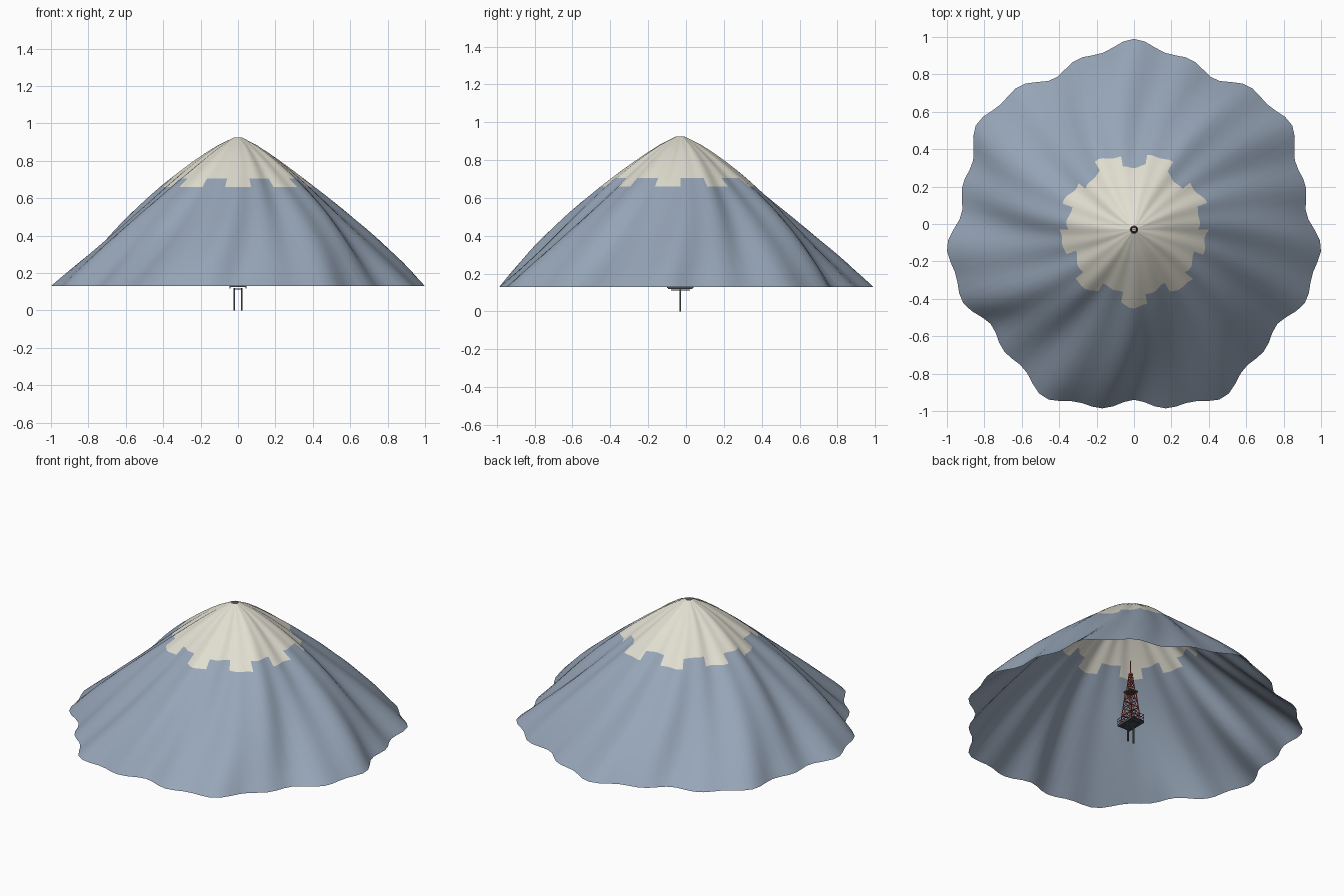
import bpy, bmesh, math
from mathutils import Vector, Matrix

if "Cube" in bpy.data.objects:
    bpy.data.objects.remove(bpy.data.objects["Cube"])

CY = -0.03              # the peak and the tower share this axis


def material(name, rgb):
    m = bpy.data.materials.new(name)
    m.use_nodes = True
    m.diffuse_color = (*rgb, 1)
    m.node_tree.nodes["Principled BSDF"].inputs["Base Color"].default_value = (*rgb, 1)
    return m


ROCK = material("blue_grey_rock", (0.31, 0.38, 0.48))
SNOW = material("warm_snow", (0.75, 0.73, 0.63))
RED = material("tower_red", (0.36, 0.06, 0.04))
WHITE = material("tower_white", (0.6, 0.6, 0.58))
STEEL = material("dark_steel", (0.06, 0.075, 0.09))


def finish(bm, name, mats):
    me = bpy.data.meshes.new(name)
    bm.to_mesh(me)
    bm.free()
    for m in mats:
        me.materials.append(m)
    ob = bpy.data.objects.new(name, me)
    bpy.context.collection.objects.link(ob)
    return ob


def add_beam(bm, a, b, r, sides=6):
    a, b = Vector(a), Vector(b)
    d = b - a
    rot = d.to_track_quat('Z', 'Y').to_matrix().to_4x4()
    bmesh.ops.create_cone(bm, cap_ends=True, segments=sides, radius1=r, radius2=r,
                          depth=d.length, matrix=Matrix.Translation((a + b) / 2) @ rot)


def add_box(bm, centre, size):
    bmesh.ops.create_cube(bm, size=1, matrix=Matrix.Translation(centre)
                          @ Matrix.Diagonal((*size, 1)))


# Mountain: an open shell with two sets of twisting ridges
SEGS, ROWS = 108, 18
BASE_Z, TOP_Z = 0.13, 0.925
bm = bmesh.new()
rings = []
for i in range(ROWS + 1):
    t = i / ROWS
    radius = 0.02 + 0.945 * (1 - t) ** 0.83
    ring = []
    for j in range(SEGS):
        a = math.tau * j / SEGS
        r = radius * (1 - 0.038 * math.sin(7 * a - 5 * t) - 0.019 * math.sin(19 * a - 4 * t))
        ring.append(bm.verts.new((r * math.cos(a), CY + r * math.sin(a),
                                  BASE_Z + (TOP_Z - BASE_Z) * t)))
    rings.append(ring)
for i in range(ROWS):
    for j in range(SEGS):
        k = (j + 1) % SEGS
        f = bm.faces.new((rings[i][j], rings[i][k], rings[i + 1][k], rings[i + 1][j]))
        f.smooth = True
        # Snow cap with nine square teeth along its lower edge
        angle = math.tau * (j + 0.5) / SEGS + math.pi / 2
        tooth = i == 12 and math.cos(9 * angle) > -0.2
        f.material_index = 1 if i > 12 or tooth else 0
finish(bm, "mountain_shell", [ROCK, SNOW])

# Two support legs with a cross bar
bm = bmesh.new()
for s in (-1, 1):
    add_box(bm, (s * 0.02, CY, 0.06), (0.008, 0.008, 0.12))
add_box(bm, (0, CY, 0.114), (0.05, 0.1, 0.005))
finish(bm, "support_legs", [STEEL])

# Main deck with side rails
bm = bmesh.new()
add_box(bm, (0, CY, 0.127), (0.08, 0.14, 0.006))
for s in (-1, 1):
    add_box(bm, (s * 0.043, CY, 0.125), (0.005, 0.13, 0.014))
finish(bm, "main_deck", [STEEL])


# Tapering lattice tower
def corners(z, half):
    return [Vector((x * half, CY + y * half, z))
            for x, y in ((1, 1), (-1, 1), (-1, -1), (1, -1))]


def lattice(name, z0, z1, h0, h1, bays, r):
    bm = bmesh.new()
    for b in range(bays):
        lo, hi = [corners(z0 + (z1 - z0) * u, h0 + (h1 - h0) * u)
                  for u in (b / bays, (b + 1) / bays)]
        for c in range(4):
            d = (c + 1) % 4
            add_beam(bm, lo[c], hi[c], r)
            add_beam(bm, lo[c], hi[d], r * 0.7, 4)
            add_beam(bm, lo[d], hi[c], r * 0.7, 4)
            add_beam(bm, hi[c], hi[d], r * 0.7, 4)
    return finish(bm, name, [RED])


lattice("lower_lattice", 0.13, 0.335, 0.042, 0.022, 4, 0.003)
lattice("upper_lattice", 0.345, 0.46, 0.018, 0.007, 3, 0.0025)

# Red handrail around the deck
bm = bmesh.new()
for z in (0.15, 0.17):
    pts = [Vector((x * 0.042, CY + y * 0.07, z)) for x, y in ((1, 1), (-1, 1), (-1, -1), (1, -1))]
    for c in range(4):
        add_beam(bm, pts[c], pts[(c + 1) % 4], 0.002, 4)
        add_beam(bm, pts[c], (pts[c].x, pts[c].y, 0.13), 0.002, 4)
finish(bm, "deck_handrail", [RED])

# Upper platform, top plate and mast
bm = bmesh.new()
add_box(bm, (0, CY, 0.34), (0.06, 0.06, 0.01))
finish(bm, "upper_platform", [STEEL])
bm = bmesh.new()
add_box(bm, (0, CY, 0.352), (0.04, 0.04, 0.012))
add_box(bm, (0, CY, 0.462), (0.02, 0.02, 0.006))
finish(bm, "platform_trim", [WHITE])
bm = bmesh.new()
add_beam(bm, (0, CY, 0.46), (0, CY, 0.55), 0.003)
finish(bm, "antenna_mast", [RED])
